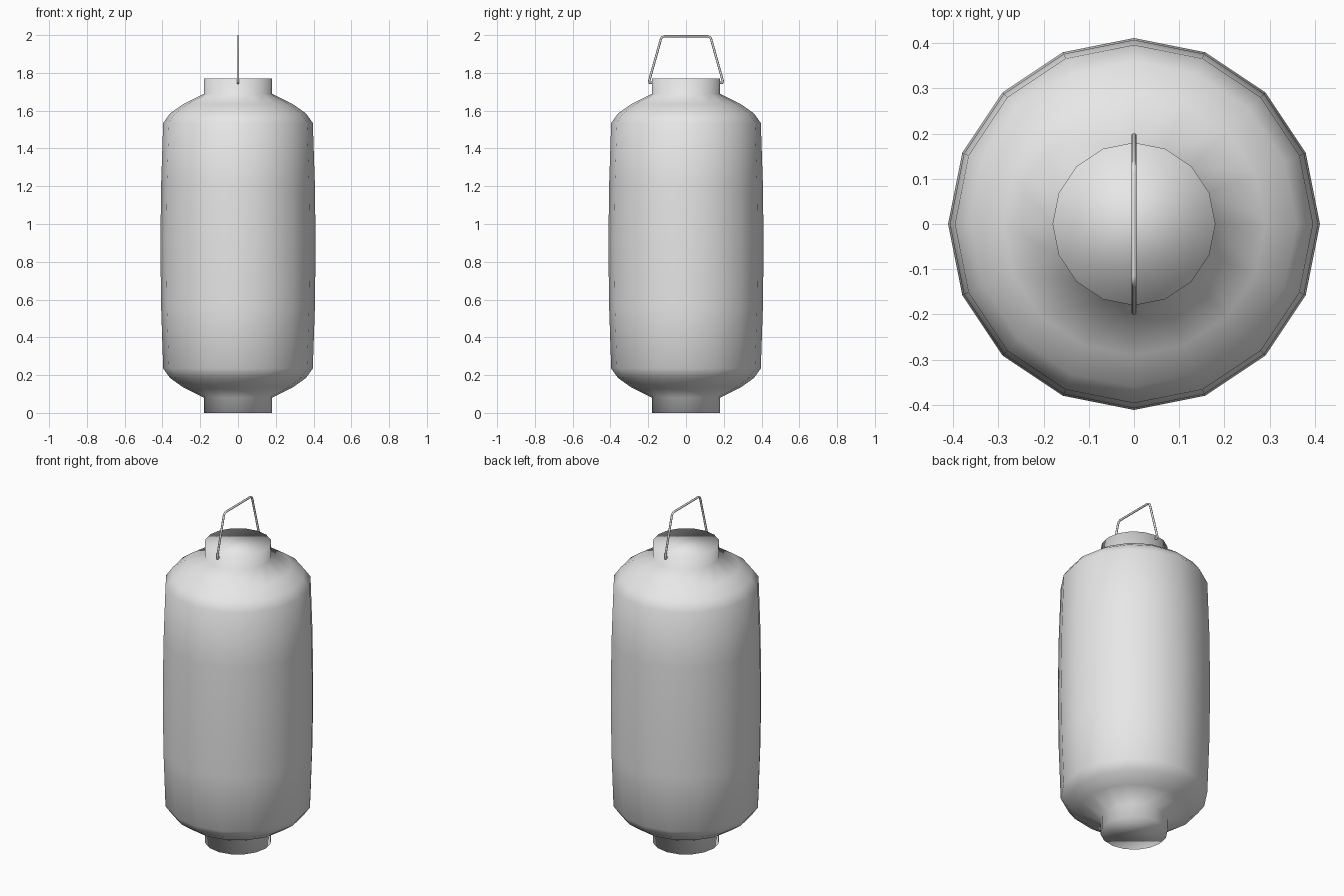
import bpy
import bmesh
import math
from mathutils import Vector

cube = bpy.data.objects.get("Cube")
if cube:
    bpy.data.objects.remove(cube, do_unlink=True)

SIDES = 16
MIDDLE = 0.885  # height of the body's mirror plane

grey = bpy.data.materials.new("plain grey")
grey.use_nodes = True
grey.diffuse_color = (0.8, 0.8, 0.8, 1)
grey.node_tree.nodes["Principled BSDF"].inputs["Base Color"].default_value = (0.8, 0.8, 0.8, 1)


def add_object(name, bm):
    bmesh.ops.recalc_face_normals(bm, faces=bm.faces)
    mesh = bpy.data.meshes.new(name)
    bm.to_mesh(mesh)
    bm.free()
    mesh.materials.append(grey)
    mesh.shade_smooth()
    obj = bpy.data.objects.new(name, mesh)
    bpy.context.collection.objects.link(obj)
    return obj


def bridge(bm, rings):
    """Skin consecutive rings of vertices and cap both ends."""
    for a, b in zip(rings, rings[1:]):
        n = len(a)
        for i in range(n):
            j = (i + 1) % n
            bm.faces.new((a[i], a[j], b[j], b[i]))
    bm.faces.new(rings[0])
    bm.faces.new(rings[-1])


def lathe(name, profile):
    bm = bmesh.new()
    rings = []
    for r, z in profile:
        angles = [math.tau * i / SIDES for i in range(SIDES)]
        rings.append([bm.verts.new((r * math.cos(a), r * math.sin(a), z)) for a in angles])
    bridge(bm, rings)
    return add_object(name, bm)


def wire(name, path, radius, sides=8):
    """Tube along a path lying in the YZ plane."""
    bm = bmesh.new()
    points = [Vector((0, y, z)) for y, z in path]
    side = Vector((1, 0, 0))
    rings = []
    for i, p in enumerate(points):
        before = points[max(i - 1, 0)]
        after = points[min(i + 1, len(points) - 1)]
        normal = (after - before).normalized().cross(side)
        ring = []
        for k in range(sides):
            a = math.tau * k / sides
            ring.append(bm.verts.new(p + radius * (math.cos(a) * side + math.sin(a) * normal)))
        rings.append(ring)
    bridge(bm, rings)
    return add_object(name, bm)


# Lantern shell: lower collar, shoulder and bulging wall, mirrored upwards
lower = [(0.18, 0), (0.18, 0.08), (0.29, 0.135), (0.36, 0.185),
         (0.396, 0.235), (0.407, 0.56)]
upper = [(r, 2 * MIDDLE - z) for r, z in reversed(lower)]
lathe("lantern_body", lower + [(0.411, MIDDLE)] + upper)

# Wire handle: small hooks at the collar, rounded upper corners
half = [(0.172, 1.757), (0.186, 1.746), (0.192, 1.746), (0.195, 1.757),
        (0.134, 1.975), (0.128, 1.988), (0.115, 1.994)]
wire("handle", [(-y, z) for y, z in half] + half[::-1], 0.006)
